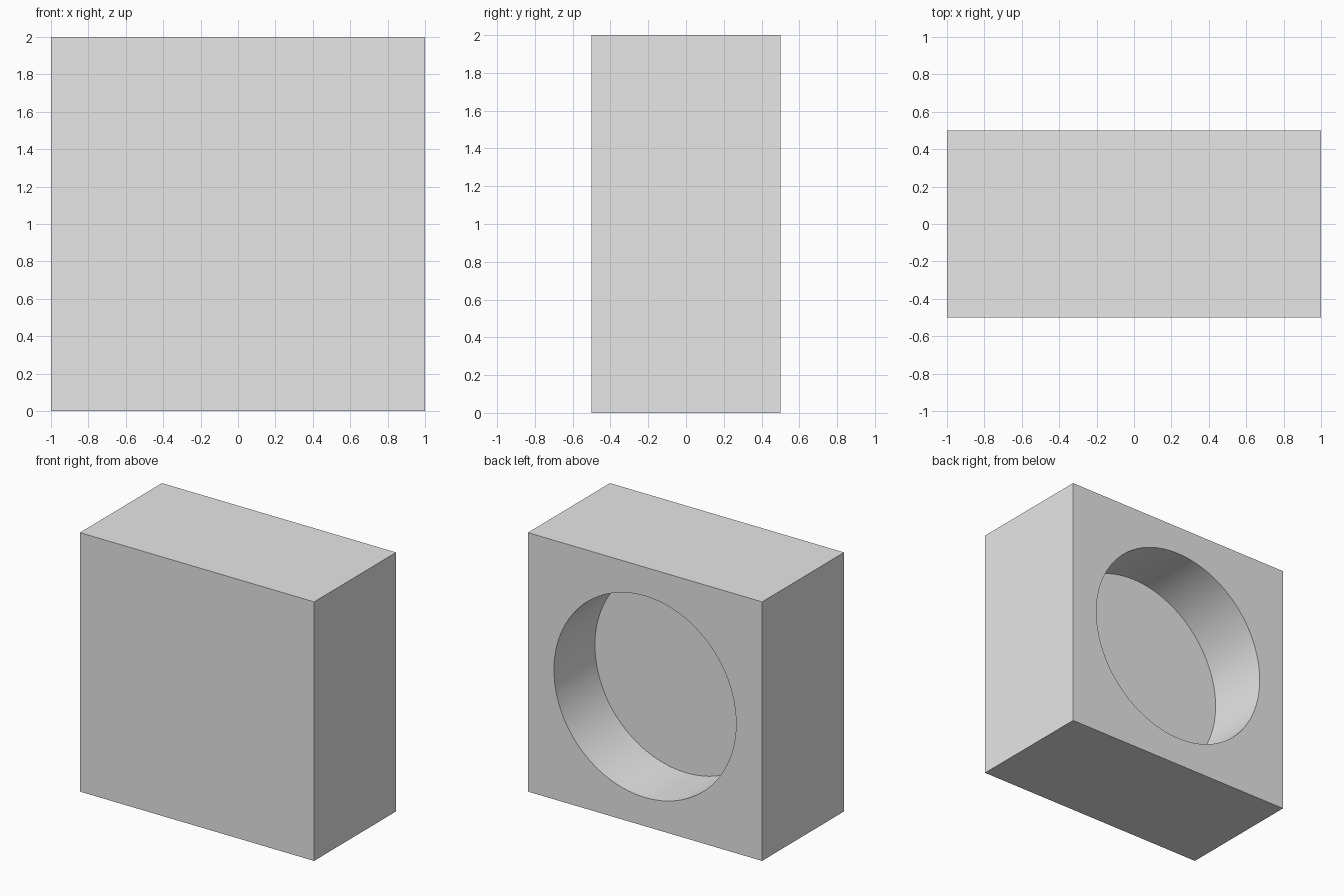
import bpy
import math

# Remove the default cube only
default = bpy.data.objects.get("Cube")
if default:
    bpy.data.objects.remove(default, do_unlink=True)

WIDTH, DEPTH, HEIGHT = 2.0, 1.0, 2.0
RADIUS, RECESS = 0.778, 0.5
OVERSHOOT = 0.2

# Single flat grey
grey = bpy.data.materials.new("plain_grey")
grey.use_nodes = True
colour = (0.8, 0.8, 0.8, 1.0)
grey.diffuse_color = colour
grey.node_tree.nodes["Principled BSDF"].inputs["Base Color"].default_value = colour

# Solid block
bpy.ops.mesh.primitive_cube_add(size=1, location=(0, 0, HEIGHT / 2))
block = bpy.context.object
block.name = "recessed_block"
block.scale = (WIDTH, DEPTH, HEIGHT)
bpy.ops.object.transform_apply(location=True, rotation=False, scale=True)
block.data.materials.append(grey)

# Cutter for the round blind recess in the back face
length = RECESS + OVERSHOOT
bpy.ops.mesh.primitive_cylinder_add(
    vertices=96, radius=RADIUS, depth=length,
    location=(0, DEPTH / 2 - RECESS + length / 2, HEIGHT / 2),
    rotation=(math.pi / 2, 0, 0))
cutter = bpy.context.object
cutter.name = "recess_cutter"
cutter.hide_render = True
cutter.data.materials.append(grey)

# Cut the recess, then drop the cutter
cut = block.modifiers.new("recess", 'BOOLEAN')
cut.operation = 'DIFFERENCE'
cut.solver = 'EXACT'
cut.object = cutter
bpy.ops.object.select_all(action='DESELECT')
block.select_set(True)
bpy.context.view_layer.objects.active = block
bpy.ops.object.modifier_apply(modifier=cut.name)
bpy.data.objects.remove(cutter, do_unlink=True)

# Smooth round wall, sharp rims and box edges
bpy.ops.object.shade_smooth_by_angle(angle=math.radians(30))
